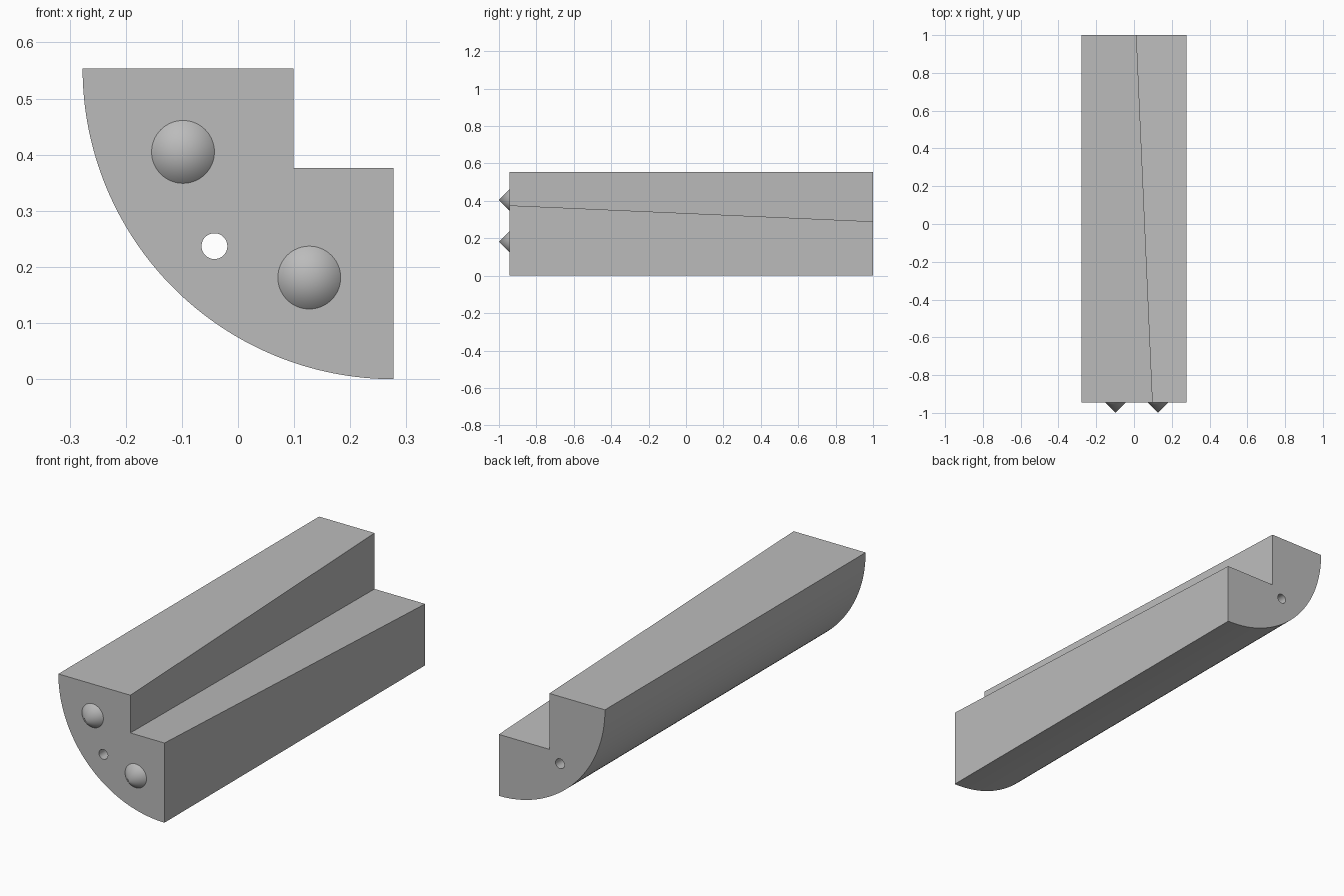
import bpy
import bmesh
from math import pi, sin, cos, radians

if "Cube" in bpy.data.objects:
    bpy.data.objects.remove(bpy.data.objects["Cube"], do_unlink=True)

FRONT, BACK = -0.944, 1.0
SIDE, TOP, RADIUS = 0.277, 0.554, 0.554

grey = bpy.data.materials.new("plain grey")
grey.use_nodes = True
grey.diffuse_color = (0.5, 0.5, 0.5, 1)
grey.node_tree.nodes["Principled BSDF"].inputs["Base Color"].default_value = (0.5, 0.5, 0.5, 1)


def select_only(obj):
    bpy.ops.object.select_all(action="DESELECT")
    obj.select_set(True)
    bpy.context.view_layer.objects.active = obj


def finish(obj, name):
    obj.name = name
    obj.data.materials.clear()
    obj.data.materials.append(grey)
    select_only(obj)
    bpy.ops.object.shade_smooth_by_angle(angle=radians(30))


def section(notch, segments=64):
    """Quarter-round outline with a square notch in its inner corner."""
    arc = [(SIDE - RADIUS * cos(a), TOP - RADIUS * sin(a))
           for a in (pi / 2 * i / segments for i in range(segments + 1))]
    return arc + [(SIDE, TOP - notch), (SIDE - notch, TOP - notch), (SIDE - notch, TOP)]


# Body: the notch widens from the front end to the back end
bm = bmesh.new()
ends = [[bm.verts.new((x, y, z)) for x, z in section(notch)]
        for y, notch in ((FRONT, 0.178), (BACK, 0.264))]
count = len(ends[0])
for end in ends:
    bm.faces.new(end)
for i in range(count):
    j = (i + 1) % count
    bm.faces.new((ends[0][i], ends[0][j], ends[1][j], ends[1][i]))
bmesh.ops.recalc_face_normals(bm, faces=bm.faces)
mesh = bpy.data.meshes.new("quarter_round_body")
bm.to_mesh(mesh)
bm.free()
body = bpy.data.objects.new("quarter_round_body", mesh)
bpy.context.collection.objects.link(body)

# Lengthwise hole
bpy.ops.mesh.primitive_cylinder_add(vertices=48, radius=0.023, depth=3,
                                    location=(-0.042, 0, 0.237), rotation=(pi / 2, 0, 0))
cutter = bpy.context.object
cutter.name = "hole_cutter"
select_only(body)
hole = body.modifiers.new("hole", "BOOLEAN")
hole.operation = "DIFFERENCE"
hole.solver = "EXACT"
hole.object = cutter
bpy.ops.object.modifier_apply(modifier=hole.name)
bpy.data.objects.remove(cutter, do_unlink=True)
finish(body, "quarter_round_body")

# Pointed locating pins on the front end
for name, x, z in (("upper_pin", -0.098, 0.405), ("lower_pin", 0.127, 0.181)):
    bpy.ops.mesh.primitive_cone_add(vertices=64, radius1=0.056, radius2=0, depth=0.056,
                                    location=(x, FRONT - 0.028, z), rotation=(pi / 2, 0, 0))
    finish(bpy.context.object, name)
